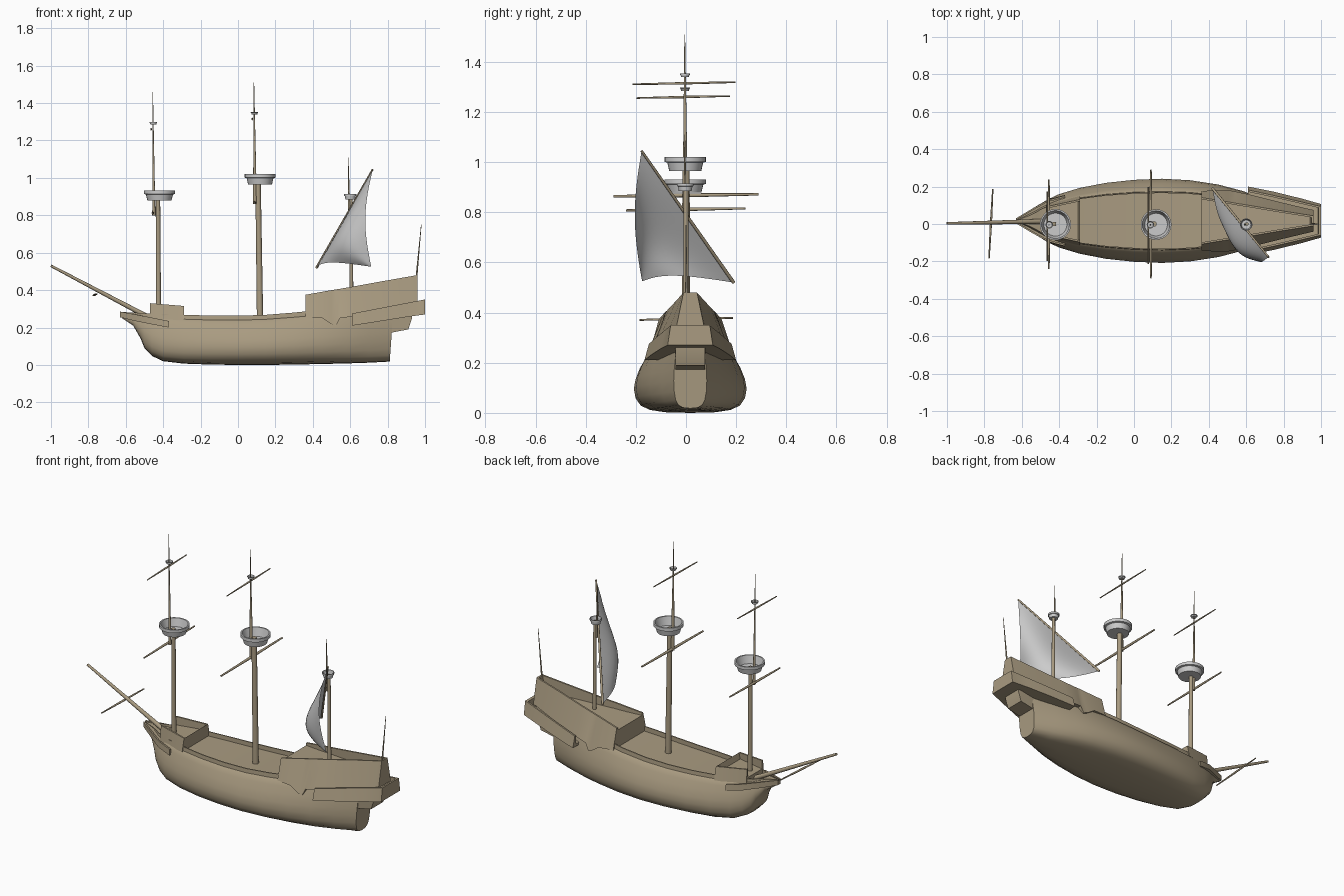
import bpy, bmesh, math
from mathutils import Vector

if "Cube" in bpy.data.objects:
    bpy.data.objects.remove(bpy.data.objects["Cube"])

CY = 0.017  # hull centre line
wood = bpy.data.materials.new("wood")
wood.diffuse_color = (0.40, 0.33, 0.22, 1)
wood.use_nodes = True
wood.node_tree.nodes["Principled BSDF"].inputs["Base Color"].default_value = wood.diffuse_color


def finish(name, bm, mat=wood, angle=35):
    bmesh.ops.remove_doubles(bm, verts=bm.verts, dist=1e-5)
    bmesh.ops.recalc_face_normals(bm, faces=bm.faces)
    me = bpy.data.meshes.new(name)
    bm.to_mesh(me)
    bm.free()
    ob = bpy.data.objects.new(name, me)
    bpy.context.collection.objects.link(ob)
    if mat:
        me.materials.append(mat)
    bpy.ops.object.select_all(action='DESELECT')
    ob.select_set(True)
    bpy.context.view_layer.objects.active = ob
    bpy.ops.object.shade_smooth_by_angle(angle=math.radians(angle))
    return ob


def loft(name, stations):
    """Skin half sections (first and last points on the centre line), mirrored in y."""
    bm = bmesh.new()
    rings = []
    for half in stations:
        ring = half + [(x, -y, z) for x, y, z in half[-2:0:-1]]
        rings.append([bm.verts.new((x, y + CY, z)) for x, y, z in ring])
    n = len(rings[0])
    for a, b in zip(rings, rings[1:]):
        for i in range(n):
            j = (i + 1) % n
            bm.faces.new((a[i], a[j], b[j], b[i]))
    bm.faces.new(rings[0])
    bm.faces.new(rings[-1])
    return finish(name, bm)


def rod(name, p, q, r1, r2=None, sides=12):
    p, q = Vector(p), Vector(q)
    bm = bmesh.new()
    bmesh.ops.create_cone(bm, cap_ends=True, segments=sides, radius1=r1,
                          radius2=r1 if r2 is None else r2, depth=(q - p).length)
    rot = (q - p).to_track_quat('Z', 'Y')
    for v in bm.verts:
        v.co = rot @ v.co + (p + q) / 2
    return finish(name, bm)


def yard(name, x, z, y0, y1, r=0.007, dx=0.0):
    mid = (x, (y0 + y1) / 2, z)
    rod(name + "_left", mid, (x - dx, y0, z - 0.004), r, r * 0.6)
    rod(name + "_right", mid, (x + dx, y1, z + 0.004), r, r * 0.6)


def cup(name, x, y, z, r, h):
    """Hollow lookout basket with a lip."""
    prof = [(0, 0), (0.78, 0), (0.87, 0.6), (1, 0.65), (1.0, 1), (0.9, 1),
            (0.83, 0.6), (0.74, 0.12), (0, 0.12)]
    n, bm = 28, bmesh.new()
    rings = [[bm.verts.new((x + a * r * math.cos(2 * math.pi * i / n),
                            y + a * r * math.sin(2 * math.pi * i / n), z + b * h))
              for i in range(n)] for a, b in prof]
    for a, b in zip(rings, rings[1:]):
        for i in range(n):
            bm.faces.new((a[i], a[(i + 1) % n], b[(i + 1) % n], b[i]))
    finish(name, bm, None)


# Hull with sunken deck: x, widest half breadth, keel z, rail z
section = [(0, .9), (.66, .9), (.66, 1), (.69, 1), (.70, .91), (.74, .89), (.80, .80),
           (.89, .67), (.97, .5), (1, .36), (.97, .22), (.88, .11), (.72, .045), (.45, .01), (0, 0)]
hull = [(-.62, .008, .25, .283), (-.56, .04, .21, .28), (-.52, .07, .14, .278),
        (-.50, .088, .09, .276), (-.46, .115, .048, .274), (-.40, .143, .02, .272),
        (-.29, .176, .007, .268), (-.15, .203, .002, .264), (0, .219, 0, .263),
        (.15, .225, 0, .268), (.30, .217, .002, .28), (.45, .194, .005, .295),
        (.58, .160, .008, .305), (.70, .115, .012, .315), (.81, .066, .018, .325)]
loft("hull", [[(x + (.07 * (zb + h * (zt - zb)) if x > .8 else 0), w * k, zb + h * (zt - zb))
               for k, h in section] for x, w, zb, zt in hull])


def shell(name, rows):
    """Open-topped structure; rows: x, top half breadth, bottom half breadth, top z, floor z, bottom z."""
    loft(name, [[(x, 0, f), (x, wt - .01, f), (x, wt - .01, zt), (x, wt, zt), (x, wb, zb), (x, 0, zb)]
                for x, wt, wb, zt, f, zb in rows])


# Bow structures
shell("forecastle", [(-.47, .075, .085, .33, .28, .24), (-.458, .078, .09, .329, .28, .24),
                     (-.30, .112, .13, .316, .28, .24), (-.29, .114, .132, .315, .315, .24)])
shell("beakhead", [(-.63, .014, .012, .285, .275, .255), (-.55, .062, .06, .27, .255, .235),
                   (-.46, .112, .115, .253, .238, .217), (-.37, .135, .138, .235, .222, .20)])

# Stern castle with ragged lower edge
shell("stern_castle", [
    (.36, .125, .158, .375, .36, .255), (.45, .11, .166, .391, .363, .25),
    (.50, .102, .164, .40, .366, .218), (.525, .098, .160, .404, .368, .21),
    (.545, .094, .156, .407, .369, .25), (.62, .082, .14, .42, .372, .26),
    (.78, .055, .10, .449, .38, .29), (.94, .03, .062, .477, .39, .33),
    (.95, .028, .06, .479, .479, .33), (.96, .027, .058, .481, .481, .33)])

# Gallery wrapped round the stern, and the counter beneath it
shell("stern_gallery", [
    (.61, .165, .183, .275, .225, .21), (.75, .135, .155, .302, .247, .232),
    (.90, .10, .118, .331, .272, .256), (.985, .08, .094, .347, .285, .268),
    (.986, .08, .094, .347, .347, .268), (1.0, .078, .09, .35, .35, .27)])
loft("stern_counter", [[(x, 0, zt), (x, .062, zt), (x, .058, zb), (x, 0, zb)]
                       for x, zt, zb in [(.78, .30, .165), (.91, .29, .19), (.93, .29, .25)]])

# Masts: lower pole, topmast, basket and cap
masts = [  # name, base x, head x, head z, radius, topmast x, foot z, tip z, basket x, z, r, h, cap z
    ("fore", -.425, -.428, .90, .014, -.453, .80, 1.46, -.42, .88, .083, .052, 1.285),
    ("main", .118, .107, .99, .017, .088, .86, 1.51, .118, .965, .082, .056, 1.34),
    ("mizzen", .607, .603, .90, .011, .592, .80, 1.11, .60, .885, .033, .03, None)]
for n, bx, hx, hz, r, tx, z0, z1, cx, cz, cr, ch, cap in masts:
    rod(n + "_lower_mast", (bx, 0, .23), (hx, 0, hz), r, r * .85, 16)
    rod(n + "_topmast", (tx + .003, -.003, z0), (tx - .003, -.005, z1), r * .62, .0015)
    cup(n + "_basket", cx, -.003, cz, cr, ch)
    if cap:
        cup(n + "_cap", tx, -.004, cap, .02, .013)

# Yards
yard("fore_lower_yard", -.455, .812, -.24, .237)
yard("fore_upper_yard", -.464, 1.26, -.197, .175, .005)
yard("main_lower_yard", .09, .868, -.29, .29, .008)
yard("main_upper_yard", .076, 1.315, -.213, .197, .005)
yard("bowsprit_yard", -.765, .375, -.185, .187, .006, .01)

# Bowsprit and flagstaff
rod("bowsprit", (-.44, .015, .235), (-1, .003, .53), .014, .007)
rod("flagstaff", (.945, CY - .015, .37), (.98, 0, .75), .006, .0015)

# Slanting mizzen yard and its bellied triangular sail
A, B, C = Vector((.42, .19, .52)), Vector((.72, -.177, 1.045)), Vector((.712, -.175, .525))
rod("mizzen_yard", A, B, .007, .005)
belly = Vector((-.78, -.63, 0))
bm, N = bmesh.new(), 16
grid = []
for i in range(N + 1):
    t = i / N
    row = []
    for j in range(N + 1):
        s = j / N
        p = A.lerp(B, t).lerp(C, s)
        bulge = math.sin(math.pi * s)
        p += belly * bulge * (.085 * (1 - t) + .045 * t + .04 * math.sin(math.pi * t))
        p.z += .025 * bulge * (1 - t)
        row.append(bm.verts.new(p))
    grid.append(row)
for i in range(N):
    for j in range(N):
        bm.faces.new((grid[i][j], grid[i + 1][j], grid[i + 1][j + 1], grid[i][j + 1]))
bmesh.ops.dissolve_degenerate(bm, dist=1e-5, edges=bm.edges)
finish("mizzen_sail", bm, None, 60)
